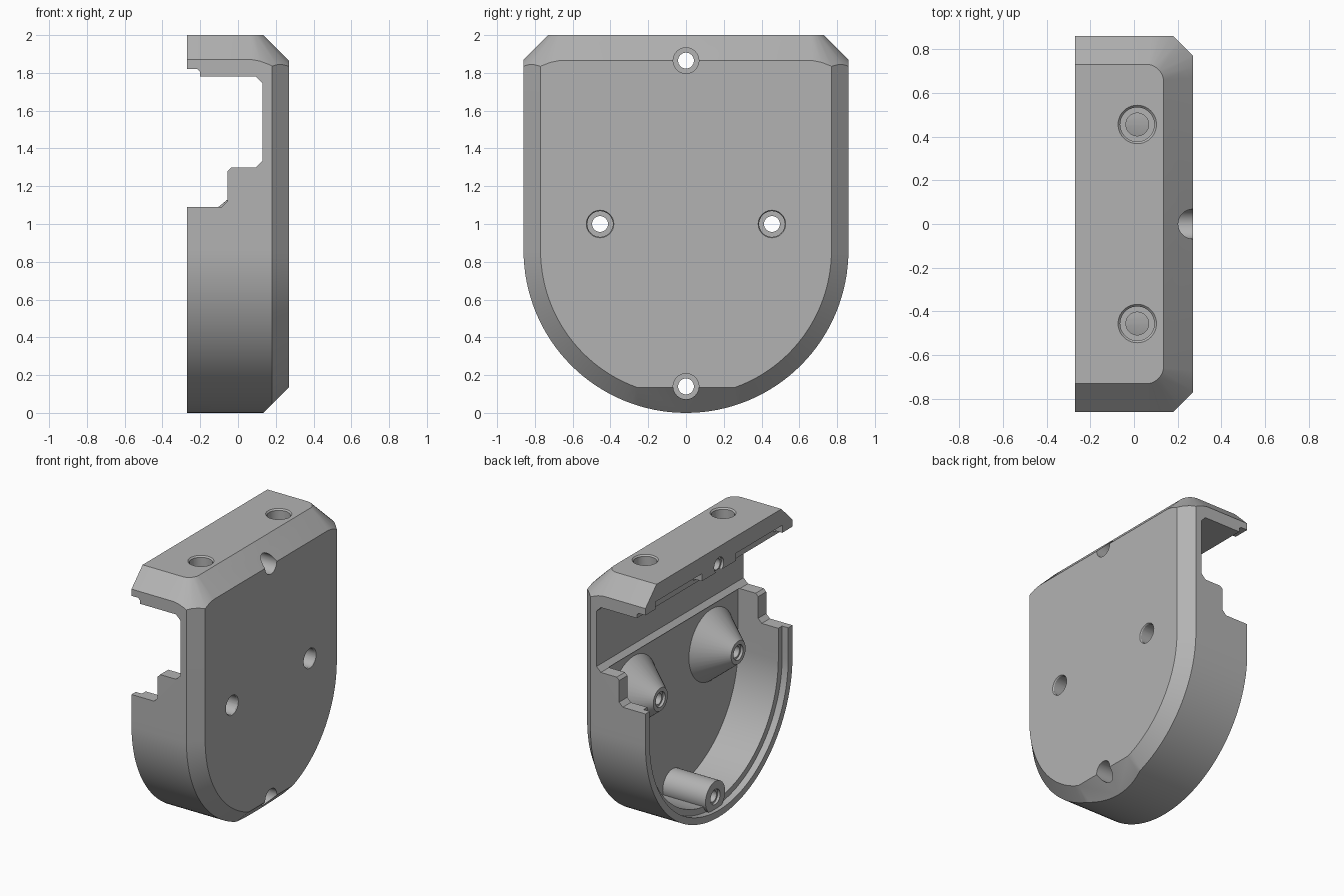
import bpy, bmesh, math
from mathutils import Matrix, Vector

old = bpy.data.objects.get("Cube")
if old:
    bpy.data.objects.remove(old, do_unlink=True)

grey = bpy.data.materials.new("plain grey")
grey.use_nodes = True
grey.diffuse_color = (0.45, 0.45, 0.45, 1)
grey.node_tree.nodes["Principled BSDF"].inputs["Base Color"].default_value = (0.45, 0.45, 0.45, 1)


def make(name, bm):
    bmesh.ops.recalc_face_normals(bm, faces=bm.faces[:])
    mesh = bpy.data.meshes.new(name)
    bm.to_mesh(mesh)
    bm.free()
    mesh.materials.append(grey)
    ob = bpy.data.objects.new(name, mesh)
    bpy.context.collection.objects.link(ob)
    return ob


def loft(loops):
    bm = bmesh.new()
    rings = [[bm.verts.new(p) for p in loop] for loop in loops]
    for a, b in zip(rings, rings[1:]):
        for i in range(len(a)):
            j = (i + 1) % len(a)
            bm.faces.new((a[i], a[j], b[j], b[i]))
    bm.faces.new(rings[0])
    bm.faces.new(rings[-1])
    return bm


def u_loop(x, r, top, mid=0.86, steps=64):
    arc = [math.pi + math.pi * i / steps for i in range(steps + 1)]
    pts = [(x, r * math.cos(a), mid + r * math.sin(a)) for a in arc]
    return pts + [(x, r, top), (x, -r, top)]


def rod(name, x0, x1, r0, r1, y, z):
    bm = bmesh.new()
    m = Matrix.Translation(((x0 + x1) / 2, y, z)) @ Matrix.Rotation(math.pi / 2, 4, 'Y')
    bmesh.ops.create_cone(bm, cap_ends=True, segments=40, radius1=r0, radius2=r1,
                          depth=x1 - x0, matrix=m)
    return make(name, bm)


def upright(name, x, y, z0, z1, r0, r1):
    bm = bmesh.new()
    bmesh.ops.create_cone(bm, cap_ends=True, segments=40, radius1=r0, radius2=r1,
                          depth=z1 - z0, matrix=Matrix.Translation((x, y, (z0 + z1) / 2)))
    return make(name, bm)


def box(name, lo, hi):
    return make(name, loft([[(x, lo[1], lo[2]), (x, hi[1], lo[2]), (x, hi[1], hi[2]),
                             (x, lo[1], hi[2])] for x in (lo[0], hi[0])]))


def combine(target, tool, op):
    tool.hide_render = True
    mod = target.modifiers.new(op.lower(), 'BOOLEAN')
    mod.operation, mod.solver, mod.object = op, 'EXACT', tool
    bpy.context.view_layer.objects.active = target
    bpy.ops.object.modifier_apply(modifier=mod.name)
    bpy.data.objects.remove(tool, do_unlink=True)


# Outer block with bevelled panel edge
bm = loft([u_loop(-0.27, 0.86, 2.0), u_loop(0.18, 0.86, 2.0), u_loop(0.27, 0.77, 2.0)])


def slice_off(point, normal):
    cut = bmesh.ops.bisect_plane(bm, geom=bm.verts[:] + bm.edges[:] + bm.faces[:], dist=1e-5,
                                 plane_co=point, plane_no=Vector(normal).normalized(),
                                 clear_outer=True)
    edges = [e for e in cut["geom_cut"] if isinstance(e, bmesh.types.BMEdge) and e.is_boundary]
    if edges:
        bmesh.ops.edgenet_fill(bm, edges=edges)


# Sloped top with rounded corners, and sloped foot
slice_off((0.135, 0, 0), (1, 0, -1))
for side in (1, -1):
    for i in range(9):
        if i == 0 and side < 0:
            continue
        c, s = math.cos(math.pi * i / 16), side * math.sin(math.pi * i / 16)
        slice_off((0.055 + 0.08 * c, side * 0.65 + 0.08 * s, 2), (c, s, 1))
body = make("housing", bm)

# Hollow, lid rebate and side slot
combine(body, make("pocket", loft([u_loop(-0.4, 0.765, 1.5), u_loop(-0.1, 0.765, 1.5),
                                   u_loop(-0.1, 0.765, 1.302), u_loop(0.11, 0.765, 1.302)])),
        'DIFFERENCE')
combine(body, make("rim_rebate", loft([u_loop(-0.4, 0.81, 1.5), u_loop(-0.22, 0.81, 1.5)])),
        'DIFFERENCE')
slot = [(-0.4, 1.82), (-0.215, 1.82), (-0.2, 1.805), (-0.2, 1.78), (0.095, 1.78),
        (0.13, 1.745), (0.13, 1.335), (0.095, 1.3), (-0.035, 1.3), (-0.055, 1.28),
        (-0.055, 1.12), (-0.085, 1.09), (-0.4, 1.09)]
combine(body, make("slot", loft([[(x, y, z) for x, z in slot] for y in (-1, 1)])), 'DIFFERENCE')
for s in (1, -1):
    ys = sorted((s * 0.2, s * 0.74))
    combine(body, box("top_rebate", (-0.4, ys[0], 1.7), (-0.2, ys[1], 1.875)), 'DIFFERENCE')

# Conical screw bosses and the foot post
for s in (1, -1):
    combine(body, rod("boss", -0.11, 0.13, 0.085, 0.28, s * 0.455, 1.0), 'UNION')
combine(body, rod("foot_post", -0.24, 0.13, 0.115, 0.115, 0, 0.14), 'UNION')

# Stepped screw holes through the panel
for y, z, end in ((0.455, 1.0, -0.11), (-0.455, 1.0, -0.11), (0, 0.14, -0.24), (0, 1.865, -0.27)):
    combine(body, rod("bore", -0.5, 0.5, 0.042, 0.042, y, z), 'DIFFERENCE')
    combine(body, rod("counterbore", 0.06, 0.5, 0.068, 0.068, y, z), 'DIFFERENCE')
    combine(body, rod("nut_seat", end - 0.1, end + 0.02, 0.056, 0.056, y, z), 'DIFFERENCE')
    if z == 1.0:
        combine(body, rod("countersink", 0.255, 0.285, 0.063, 0.083, y, z), 'DIFFERENCE')

# Stepped holes in the top
for s in (1, -1):
    combine(body, upright("top_bore", 0.015, s * 0.455, 1.6, 2.1, 0.052, 0.052), 'DIFFERENCE')
    combine(body, upright("top_counterbore", 0.015, s * 0.455, 1.87, 2.1, 0.078, 0.078), 'DIFFERENCE')
    combine(body, upright("top_countersink", 0.015, s * 0.455, 1.985, 2.015, 0.073, 0.103), 'DIFFERENCE')

bpy.ops.object.select_all(action='DESELECT')
body.select_set(True)
bpy.context.view_layer.objects.active = body
bpy.ops.object.shade_smooth_by_angle(angle=math.radians(25))
